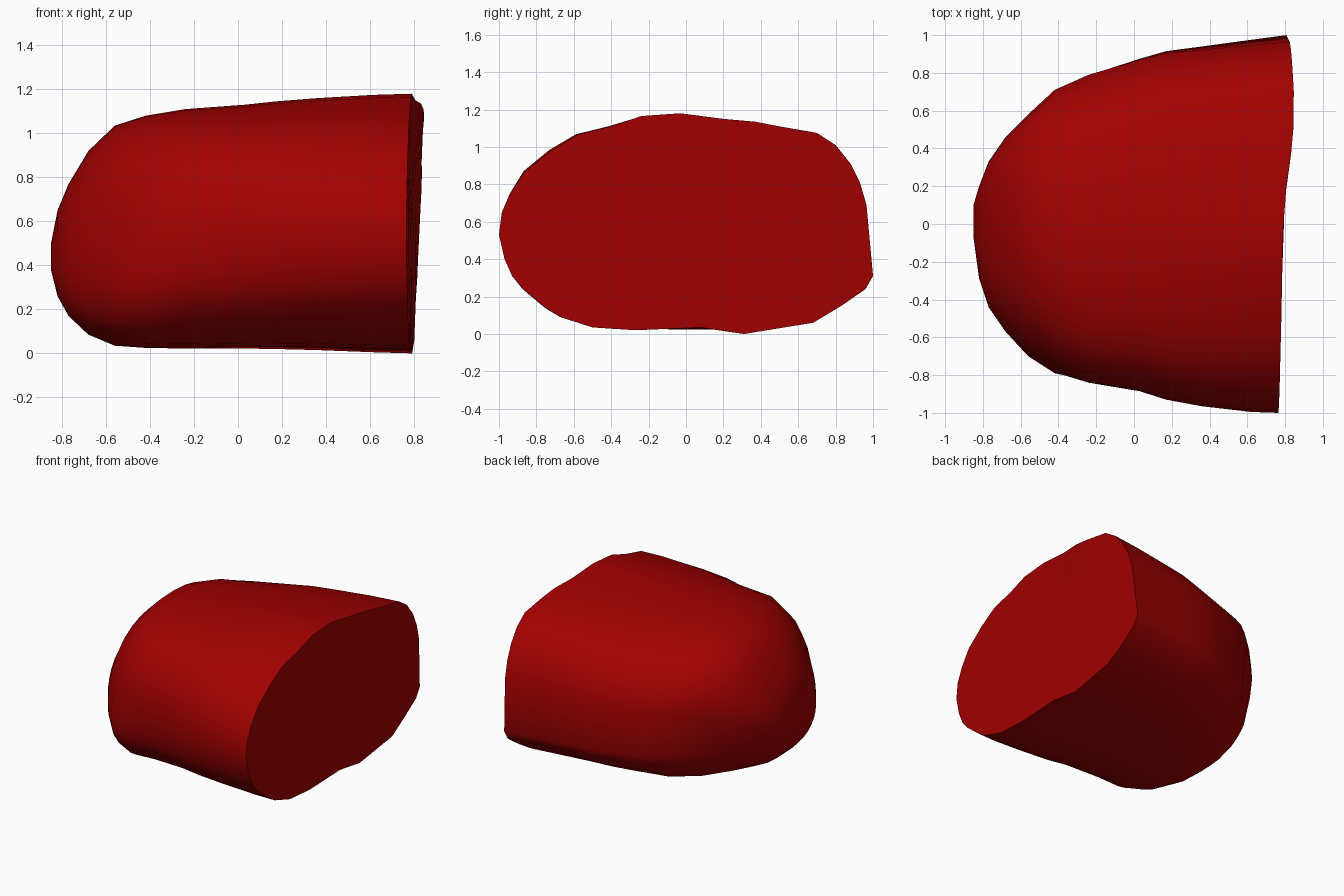
import bpy, bmesh, math

if "Cube" in bpy.data.objects:
    bpy.data.objects.remove(bpy.data.objects["Cube"])

# Outline of the cut face (y, z), counter-clockwise seen from +x
PROFILE = [(1.0, .31), (.965, .69), (.93, .81), (.88, .91), (.8, 1.01), (.7, 1.075),
           (.5, 1.11), (.37, 1.135), (.2, 1.15), (-.03, 1.18), (-.24, 1.165),
           (-.4, 1.11), (-.58, 1.065), (-.72, .98), (-.86, .87), (-.94, .75),
           (-.985, .65), (-1.0, .53), (-.97, .40), (-.93, .31), (-.87, .24),
           (-.75, .14), (-.67, .09), (-.5, .035), (-.27, .02), (.08, .035),
           (.31, 0), (.68, .06), (.83, .15), (.96, .24)]
# Sections along the body: x, ymin, ymax, zmin, zmax
STATIONS = [(-.85, -.07, .1, .38, .5), (-.82, -.29, .2, .26, .65),
            (-.77, -.44, .33, .17, .77), (-.68, -.57, .46, .085, .92),
            (-.56, -.70, .58, .035, 1.035), (-.42, -.79, .71, .025, 1.08),
            (-.24, -.84, .79, .022, 1.11), (.03, -.885, .875, .022, 1.13),
            (.17, -.93, .915, .02, 1.145), (.36, -.965, .94, .015, 1.16),
            (.62, -.995, .975, .005, 1.175)]
CUT = [(-1, .765), (-.9, .77), (-.5, .78), (0, .79), (.2, .805), (.4, .833),
       (.6, .848), (.8, .842), (1, .84)]


def cut_x(y, z):
    """Wavy cut plane, leaning outwards near the top of the +y half."""
    lean = .045 * (1.05 - z) * min(1, max(0, 2 * y))
    for (a, xa), (b, xb) in zip(CUT, CUT[1:]):
        if y <= b:
            return xa + (xb - xa) * (y - a) / (b - a) - lean


def section(st):
    """Cut outline fitted to a station, a rounded box towards the nose."""
    x, y0, y1, z0, z1 = st
    w = min(1, max(0, (x + .6) / 1.4))
    shear = .18 * min(1, max(0, (-.25 - x) / .35))
    mid = min(1, (x + .85) / .5)
    pts = []
    for y, z in PROFILE:
        v, h = y, z / .59 - 1
        full = 3.2 if h < 0 else 2.9 if v < 0 else 2.2
        p = 2.1 + (full - 2.1) * mid
        k = w + (1 - w) / (abs(v) ** p + abs(h) ** p) ** (1 / p)
        pts.append((v * k + shear * h * k, h * k))
    lo_v, hi_v = min(q[0] for q in pts), max(q[0] for q in pts)
    lo_h, hi_h = min(q[1] for q in pts), max(q[1] for q in pts)
    return [(x, y0 + (y1 - y0) * (v - lo_v) / (hi_v - lo_v),
             z0 + (z1 - z0) * (h - lo_h) / (hi_h - lo_h)) for v, h in pts]


# Lofted body, then concentric rings for the cut face
rings = [section(s) for s in STATIONS]
for k in (1, .66, .33):
    ring = [(y * k, .58 + (z - .58) * k) for y, z in PROFILE]
    rings.append([(cut_x(y, z), y, z) for y, z in ring])

bm = bmesh.new()
loops = [[bm.verts.new(q) for q in ring] for ring in rings]
n = len(PROFILE)
for a, b in zip(loops, loops[1:]):
    for i in range(n):
        j = (i + 1) % n
        bm.faces.new((a[i], b[i], b[j], a[j]))
bm.faces.new(loops[0])
bm.faces.new(loops[-1])
bmesh.ops.recalc_face_normals(bm, faces=bm.faces)
mesh = bpy.data.meshes.new("rounded_chunk")
bm.to_mesh(mesh)
bm.free()
body = bpy.data.objects.new("rounded_chunk", mesh)
bpy.context.collection.objects.link(body)

# Dark red material
red = bpy.data.materials.new("dark_red")
red.diffuse_color = (.36, 0, 0, 1)
red.use_nodes = True
red.node_tree.nodes["Principled BSDF"].inputs["Base Color"].default_value = red.diffuse_color
mesh.materials.append(red)

bpy.context.view_layer.objects.active = body
body.select_set(True)
bpy.ops.object.shade_smooth_by_angle(angle=math.radians(45))
